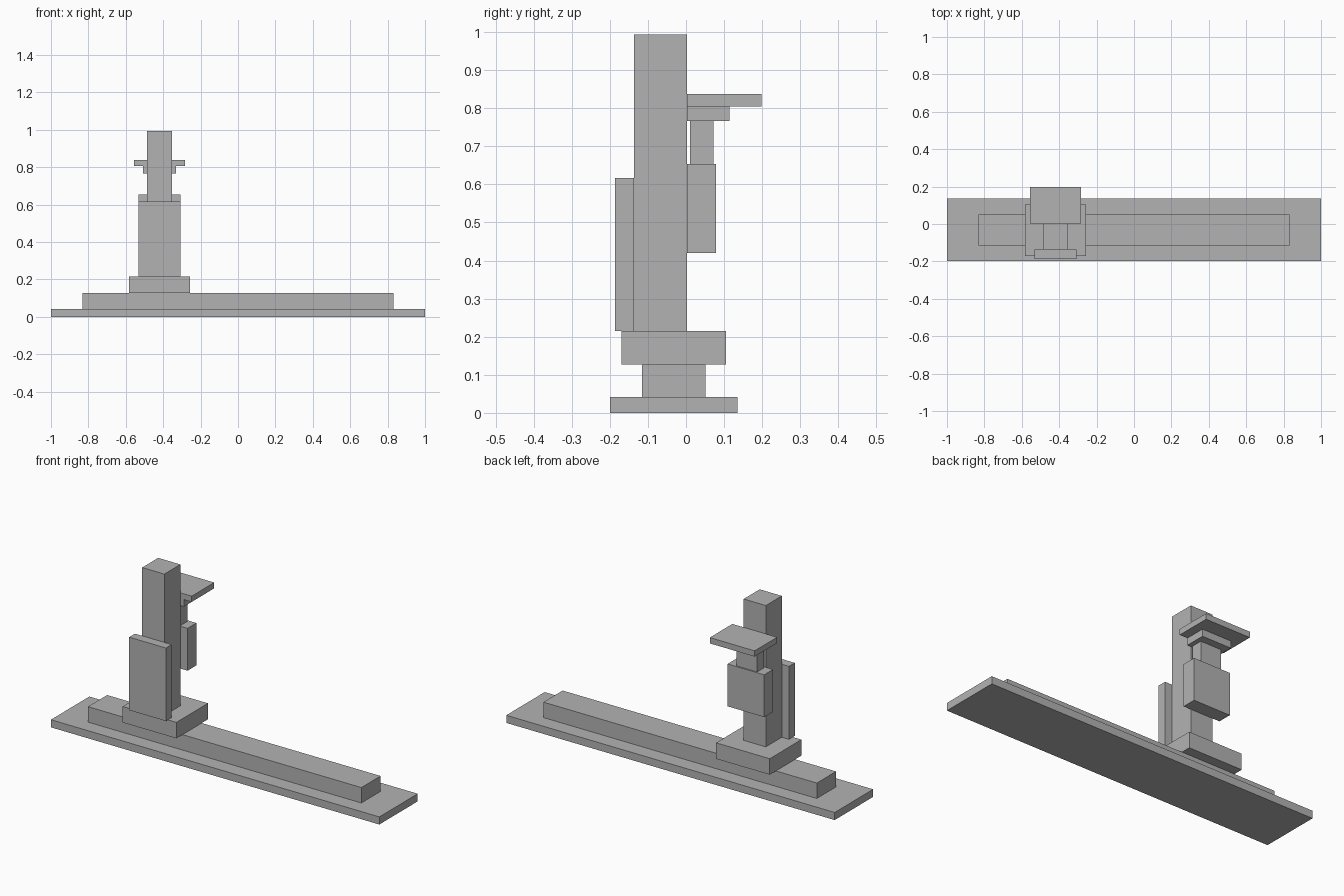
import bpy

if "Cube" in bpy.data.objects:
    bpy.data.objects.remove(bpy.data.objects["Cube"])

# Single flat grey
grey = bpy.data.materials.new("grey")
grey.diffuse_color = (0.45, 0.45, 0.45, 1)
grey.use_nodes = True
grey.node_tree.nodes["Principled BSDF"].inputs["Base Color"].default_value = grey.diffuse_color

COLUMN_X = -0.42  # centre line of the carriage and everything on it


def block(name, x, width, y, z):
    """Box centred on x, spanning the y and z ranges."""
    bpy.ops.mesh.primitive_cube_add(
        size=1, location=(x, sum(y) / 2, sum(z) / 2))
    ob = bpy.context.object
    ob.name = name
    ob.scale = (width, y[1] - y[0], z[1] - z[0])
    bpy.ops.object.transform_apply(location=False, rotation=False, scale=True)
    ob.data.materials.append(grey)
    return ob


# Long base and the rail on it
block("base_plate", 0, 2.0, (-0.199, 0.135), (0, 0.042))
block("rail", 0, 1.665, (-0.116, 0.051), (0.042, 0.127))

# Carriage with upright column and front panel
block("carriage", COLUMN_X, 0.327, (-0.17, 0.105), (0.127, 0.215))
block("column", COLUMN_X, 0.135, (-0.137, 0.002), (0.215, 0.993))
block("front_panel", COLUMN_X, 0.223, (-0.187, -0.137), (0.215, 0.617))

# Rear housing, neck, flange and platform
block("rear_housing", COLUMN_X, 0.223, (0.002, 0.079), (0.42, 0.653))
block("neck", COLUMN_X, 0.127, (0.01, 0.072), (0.653, 0.766))
block("flange", COLUMN_X, 0.177, (0.002, 0.114), (0.766, 0.805))
block("platform", COLUMN_X, 0.273, (0.002, 0.198), (0.805, 0.837))
